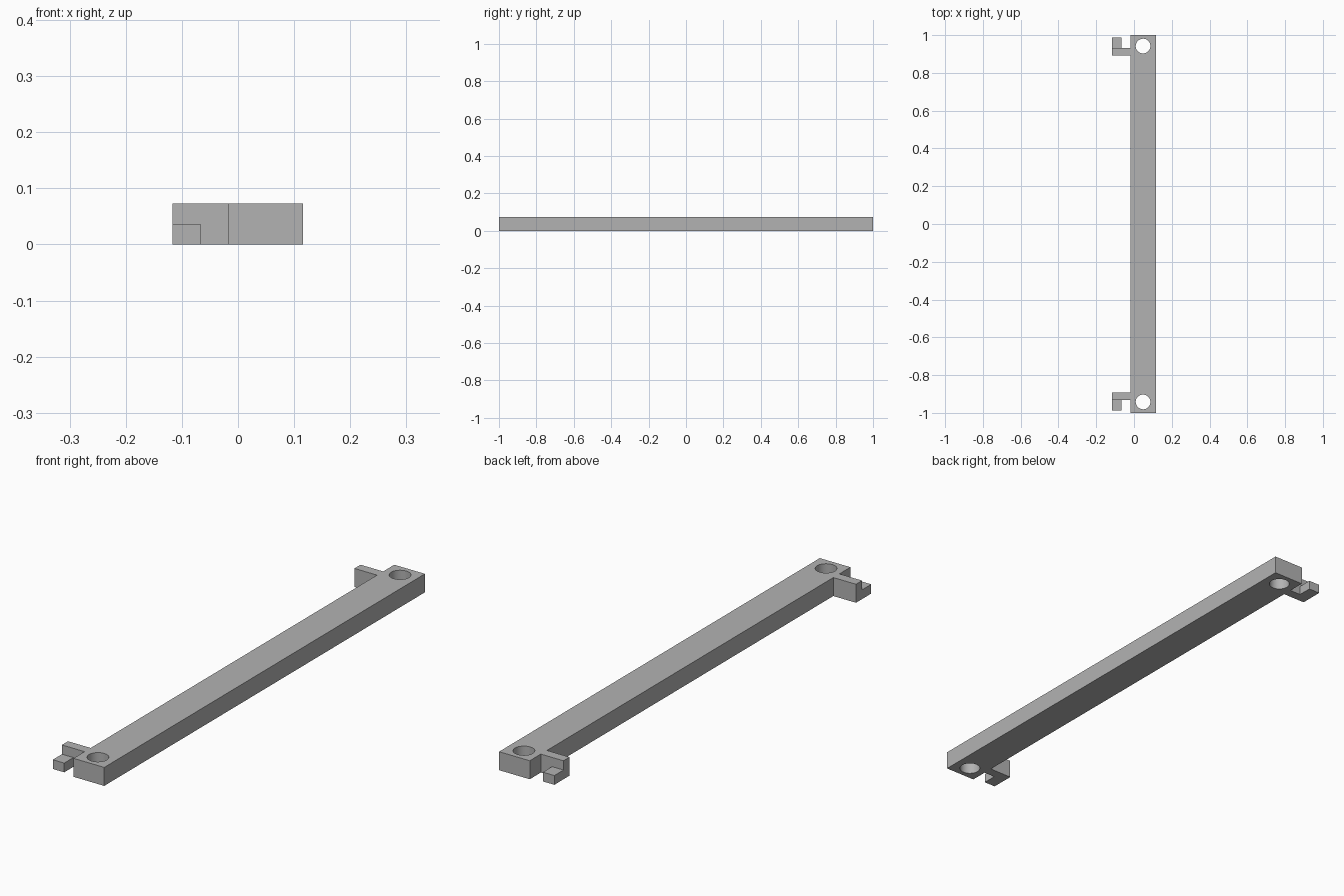
import bpy
import bmesh
from mathutils import Matrix, Vector

if "Cube" in bpy.data.objects:
    bpy.data.objects.remove(bpy.data.objects["Cube"], do_unlink=True)

HEIGHT = 0.073
BAR_LEFT, BAR_RIGHT = 0.116, -0.018
HOLE_X, HOLE_Y, HOLE_RADIUS = 0.048, 0.942, 0.039

grey = bpy.data.materials.new("plain grey")
grey.use_nodes = True
grey.diffuse_color = (0.45, 0.45, 0.45, 1)
grey.node_tree.nodes["Principled BSDF"].inputs["Base Color"].default_value = grey.diffuse_color


def add_object(name, bm):
    bmesh.ops.recalc_face_normals(bm, faces=bm.faces)
    mesh = bpy.data.meshes.new(name)
    bm.to_mesh(mesh)
    bm.free()
    mesh.materials.append(grey)
    obj = bpy.data.objects.new(name, mesh)
    bpy.context.collection.objects.link(obj)
    return obj


def extrude_outline(bm, outline, height):
    """Turn a flat outline into a solid standing on z = 0."""
    base = bm.faces.new([bm.verts.new((x, y, 0)) for x, y in outline])
    top = bmesh.ops.extrude_face_region(bm, geom=[base], use_keep_orig=True)["geom"]
    verts = [v for v in top if isinstance(v, bmesh.types.BMVert)]
    bmesh.ops.translate(bm, verts=verts, vec=Vector((0, 0, height)))


# Long bar with a side arm near each end, as one outline
half = [(BAR_RIGHT, 0.893), (-0.117, 0.893), (-0.117, 0.931),
        (BAR_RIGHT, 0.931), (BAR_RIGHT, 1), (BAR_LEFT, 1)]
outline = half + [(x, -y) for x, y in reversed(half)]
bm = bmesh.new()
extrude_outline(bm, outline, HEIGHT)
bar = add_object("bar_with_arms", bm)

# Screw holes through both ends
bm = bmesh.new()
for side in (1, -1):
    bmesh.ops.create_cone(bm, cap_ends=True, segments=48, radius1=HOLE_RADIUS,
                          radius2=HOLE_RADIUS, depth=HEIGHT * 3,
                          matrix=Matrix.Translation((HOLE_X, side * HOLE_Y, HEIGHT / 2)))
cutter = add_object("hole_cutter", bm)
cutter.hide_render = True
cutter.hide_set(True)
holes = bar.modifiers.new("screw holes", 'BOOLEAN')
holes.operation = 'DIFFERENCE'
holes.solver = 'EXACT'
holes.object = cutter

# Apply the cut and drop the cutter
bpy.context.view_layer.update()
bpy.context.view_layer.objects.active = bar
bar.select_set(True)
bpy.ops.object.modifier_apply(modifier=holes.name)
bpy.data.objects.remove(cutter, do_unlink=True)
bpy.ops.object.shade_smooth_by_angle()

# Low prongs pointing outward from the arm tips
for name, side in (("back_prong", 1), ("front_prong", -1)):
    bm = bmesh.new()
    corners = [(-0.117, 0.931), (-0.067, 0.931), (-0.067, 0.988), (-0.117, 0.988)]
    extrude_outline(bm, [(x, side * y) for x, y in corners], HEIGHT / 2)
    add_object(name, bm)
